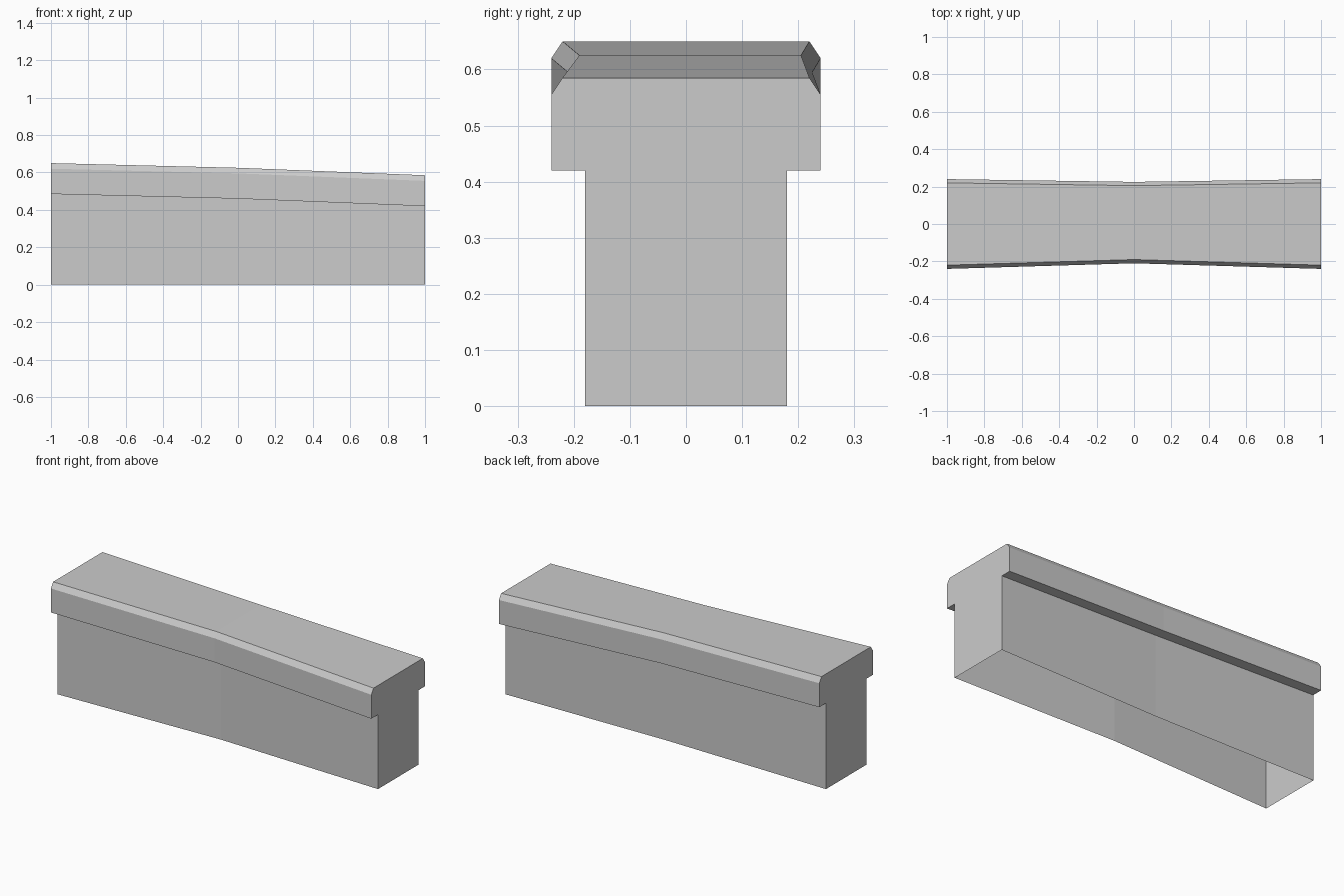
import bpy, bmesh

cube = bpy.data.objects.get("Cube")
if cube:
    bpy.data.objects.remove(cube, do_unlink=True)

# One plain stone colour
stone = bpy.data.materials.new("grey_stone")
stone.use_nodes = True
colour = (0.6, 0.6, 0.6, 1)
stone.diffuse_color = colour
stone.node_tree.nodes["Principled BSDF"].inputs["Base Color"].default_value = colour

# Stations along the wall: x, top height, front pinch, back pinch
STATIONS = [(-1, 0.65, 0, 0), (0, 0.625, 0.03, 0.015), (1, 0.585, 0, 0)]
BODY, CAP, BEVEL, CAP_DEPTH = 0.18, 0.24, 0.02, 0.165


def half_profile(top):
    """Outline of one side, from the ground up: (half width, height)."""
    under = top - CAP_DEPTH
    return [(BODY, 0), (BODY, under), (CAP, under),
            (CAP, top - 0.03), (CAP - BEVEL, top)]


# Sloping wall with an overhanging, bevelled coping; the underside is open
bm = bmesh.new()
rings = []
for x, top, front, back in STATIONS:
    half = half_profile(top)
    outline = [(front - w, z) for w, z in half]
    outline += [(w - back, z) for w, z in reversed(half)]
    rings.append([bm.verts.new((x, y, z)) for y, z in outline])

for a, b in zip(rings, rings[1:]):
    for i in range(len(a) - 1):
        bm.faces.new((a[i], b[i], b[i + 1], a[i + 1]))

# T-shaped end faces
bm.faces.new(rings[0])
bm.faces.new(list(reversed(rings[-1])))
bm.normal_update()

mesh = bpy.data.meshes.new("wall_with_coping")
bm.to_mesh(mesh)
bm.free()
mesh.materials.append(stone)
wall = bpy.data.objects.new("wall_with_coping", mesh)
bpy.context.collection.objects.link(wall)
